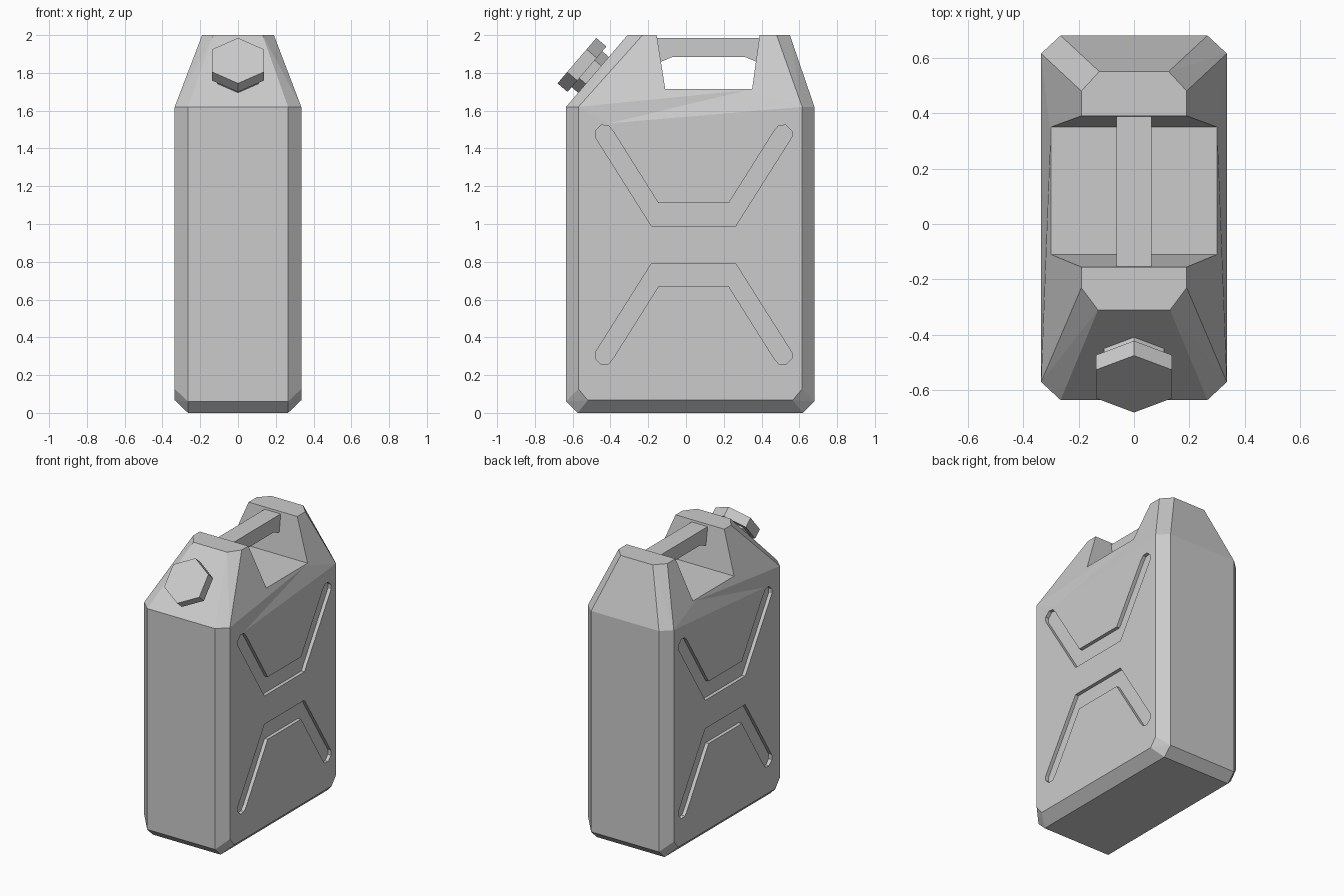
import bpy, bmesh, math
from mathutils import Vector

cube = bpy.data.objects.get("Cube")
if cube:
    bpy.data.objects.remove(cube, do_unlink=True)

GREY = (0.6, 0.6, 0.6, 1)
mat = bpy.data.materials.new("light grey metal")
mat.use_nodes = True
mat.diffuse_color = GREY
mat.node_tree.nodes["Principled BSDF"].inputs["Base Color"].default_value = GREY


def finish(name, bm):
    bmesh.ops.recalc_face_normals(bm, faces=bm.faces)
    mesh = bpy.data.meshes.new(name)
    bm.to_mesh(mesh)
    bm.free()
    mesh.materials.append(mat)
    obj = bpy.data.objects.new(name, mesh)
    bpy.context.collection.objects.link(obj)
    return obj


def hull(name, points):
    bm = bmesh.new()
    for p in points:
        bm.verts.new(p)
    bmesh.ops.convex_hull(bm, input=bm.verts)
    bmesh.ops.dissolve_limit(bm, angle_limit=math.radians(1), verts=bm.verts, edges=bm.edges)
    return finish(name, bm)


def prism(name, outline, x0, x1):
    """Extrude a (y, z) outline from x0 to x1."""
    bm = bmesh.new()
    face = bm.faces.new([bm.verts.new((x0, y, z)) for y, z in outline])
    new = bmesh.ops.extrude_face_region(bm, geom=[face])["geom"]
    moved = [v for v in new if isinstance(v, bmesh.types.BMVert)]
    bmesh.ops.translate(bm, vec=(x1 - x0, 0, 0), verts=moved)
    return finish(name, bm)


def cut(target, cutter):
    cutter.hide_render = True
    mod = target.modifiers.new("cut", 'BOOLEAN')
    mod.operation, mod.solver, mod.object = 'DIFFERENCE', 'EXACT', cutter
    bpy.context.view_layer.objects.active = target
    bpy.ops.object.modifier_apply(modifier=mod.name)
    bpy.data.objects.remove(cutter, do_unlink=True)


# Body shell: chamfered base, octagonal walls, tapered shoulders
W, SHOULDER = 0.335, 1.62
FRONT, BACK = -0.635, 0.68
half = []
for end, s in ((FRONT, 1), (BACK, -1)):
    half += [(0.265, end + s * 0.062, 0), (W, end + s * 0.115, 0.067),
             (0.265, end, 0.06), (W, end + s * 0.065, 0.127),
             (0.265, end, SHOULDER), (W, end + s * 0.065, SHOULDER)]
half += [(0.13, -0.31, 2), (0.19, -0.23, 2), (0.125, 0.55, 2), (0.19, 0.48, 2)]
body = hull("can_body", half + [(-x, y, z) for x, y, z in half])

# Handle opening across the top
cut(body, prism("opening_cutter",
                [(-0.11, 1.715), (0.35, 1.715), (0.418, 2.2), (-0.187, 2.2)], -0.6, 0.6))

# Faceted shoulder below the opening, on both sides
for side in (1, -1):
    a, b = Vector((W, -0.57, SHOULDER)), Vector((W, 0.615, SHOULDER))
    low, high = Vector((W + 0.0005, -0.42, 1.53)), Vector((0.3, 0.35, 1.715))
    wedge = [low, high] + [p + 0.3 * (2 * p - low - high) for p in (a, b)]
    cut(body, hull("shoulder_cutter", [(side * p.x, p.y, p.z) for p in wedge]))

# Pressed V grooves, mirrored about the panel centre and on both sides
MID_Y, MID_Z, DEPTH = 0.04, 0.89, 0.025
arm = [(0.223, 0.1), (0.52, 0.57), (0.52, 0.603), (0.488, 0.634),
       (0.45, 0.63), (0.425, 0.6), (0.186, 0.22)]
loop = arm + [(-y, z) for y, z in reversed(arm)]
for side in (1, -1):
    for up in (1, -1):
        outline = [(MID_Y + y, MID_Z + up * z) for y, z in loop]
        cut(body, prism("groove_cutter", outline, side * (W - DEPTH), side * (W + 0.1)))

# Carrying handle
prism("handle", [(-0.165, 1.985), (0.4, 1.985), (0.385, 1.85), (0.37, 1.86),
                 (0.31, 1.885), (-0.07, 1.885), (-0.13, 1.86), (-0.145, 1.85)], -0.0625, 0.0625)


# Hexagonal neck and cap, square to the sloping front shoulder
normal = Vector((0, -0.76, 0.65)).normalized()
seat = Vector((0, -0.49, 1.79))


def hexagon(name, radius, start, end):
    bm = bmesh.new()
    bmesh.ops.create_cone(bm, cap_ends=True, segments=6, radius1=radius,
                          radius2=radius, depth=end - start)
    obj = finish(name, bm)
    obj.location = seat + normal * (start + end) / 2
    obj.rotation_euler.x = math.atan2(-normal.y, normal.z)
    return obj


hexagon("neck", 0.125, -0.03, 0.05)
hexagon("cap", 0.158, 0.045, 0.115)
